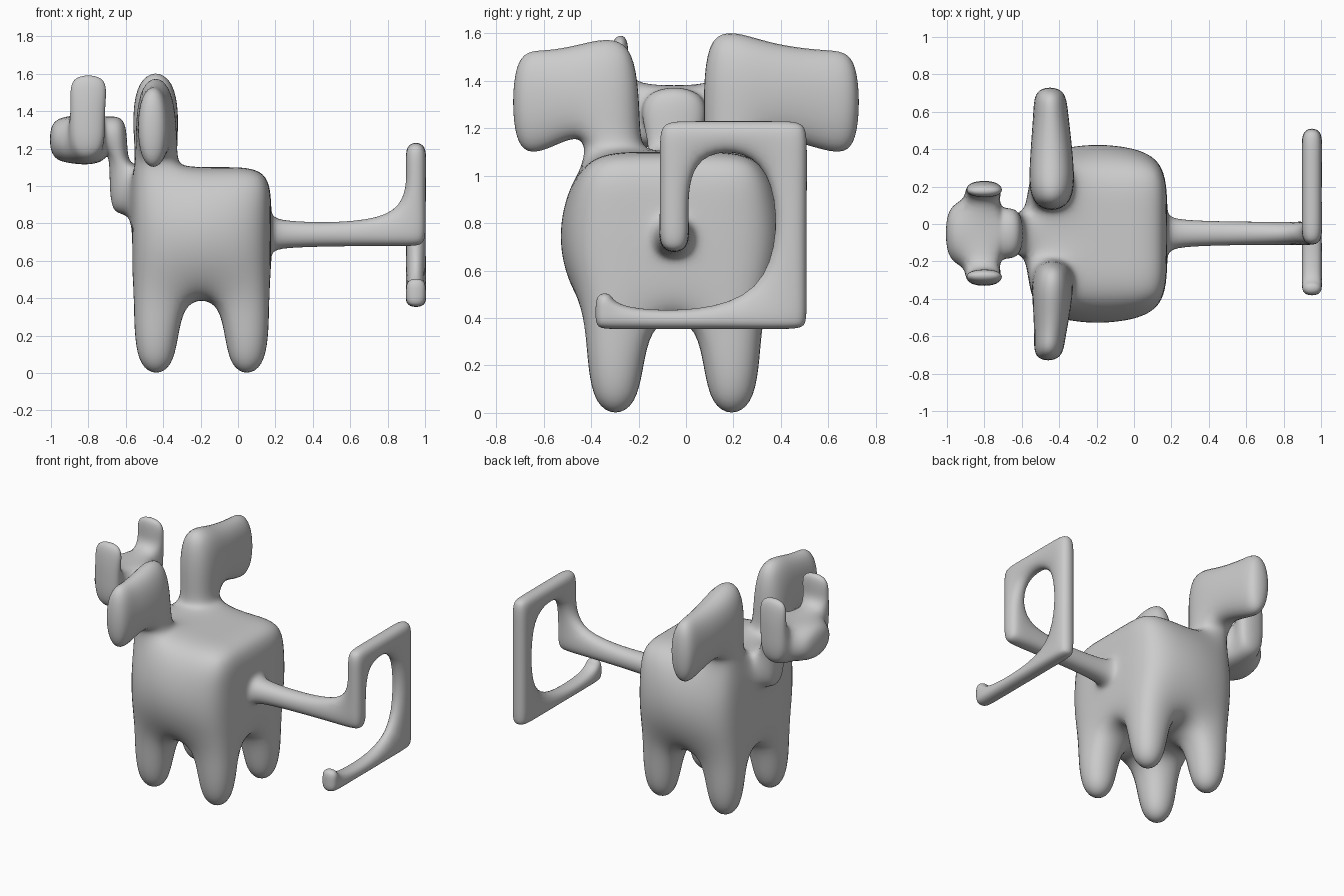
import bpy, bmesh
from mathutils import Vector

bm = bmesh.new()


def grow(start, *steps):
    """Pull the face nearest to start through rings of (centre, size, tilt of z along y)."""
    p = Vector(start)
    bm.faces.ensure_lookup_table()
    face = min(bm.faces, key=lambda f: (f.calc_center_median() - p).length)
    for centre, size, *tilt in steps:
        old = face.calc_center_median()
        face = bmesh.ops.extrude_discrete_faces(bm, faces=[face])['faces'][0]
        for v in face.verts:
            sign = [1 if v.co[a] > old[a] else -1 for a in range(3)]
            v.co = [centre[a] + sign[a] * size[a] / 2 for a in range(3)]
            if tilt:
                v.co.z += tilt[0] * sign[1]


# Body: 3x3x3 box with bulging sides
bmesh.ops.create_cube(bm, size=2)
bmesh.ops.subdivide_edges(bm, edges=bm.edges[:], cuts=2, use_grid_fill=True)
X = [-0.565, -0.31, -0.08, 0.175]
Y = [-0.425, -0.17, 0.065, 0.32]
Z = [0.40, 0.63, 0.86, 1.10]
for v in bm.verts:
    i, j, k = (round((c + 1) * 1.5) for c in v.co)
    y = Y[j]
    if j in (0, 3) and k in (1, 2):
        y += (0.11 if i in (1, 2) else 0.04) * (1 if j else -1)
    v.co = (X[i], y, Z[k])

# Legs
for x in (-0.4375, 0.0475):
    for y in (-0.2975, 0.1925):
        grow((x, y, 0.40), ((x, y, -0.033), (0.25, 0.25, 0)))

# Large side lobes: stem, top block, then the lobe pulled sideways
grow((-0.4375, 0.1925, 1.1),
     ((-0.44, 0.21, 1.17), (0.24, 0.29, 0)),
     ((-0.44, 0.20, 1.63), (0.27, 0.28, 0), -0.06))
grow((-0.44, 0.35, 1.37),
     ((-0.445, 0.60, 1.31), (0.20, 0, 0.47)),
     ((-0.45, 0.74, 1.31), (0.18, 0, 0.47)))
grow((-0.4375, -0.2975, 1.1),
     ((-0.435, -0.32, 1.17), (0.24, 0.27, 0)),
     ((-0.44, -0.335, 1.60), (0.20, 0.28, 0), 0.04))
grow((-0.44, -0.465, 1.37),
     ((-0.45, -0.60, 1.31), (0.18, 0, 0.47)),
     ((-0.46, -0.74, 1.31), (0.17, 0, 0.47)))

# Neck and head
grow((-0.565, -0.0525, 0.98), ((-0.69, -0.05, 0.96), (0, 0.20, 0.28)))
grow((-0.63, -0.05, 1.1),
     ((-0.645, -0.05, 1.17), (0.11, 0.26, 0)),
     ((-0.645, -0.05, 1.38), (0.11, 0.30, 0)))
grow((-0.70, -0.05, 1.275),
     ((-0.72, -0.05, 1.245), (0, 0.36, 0.27)),
     ((-0.90, -0.05, 1.245), (0, 0.37, 0.27)),
     ((-1.015, -0.05, 1.25), (0, 0.32, 0.23)))

# Small upright ears on the head
for s in (-1, 1):
    def y(d): return -0.05 + s * d
    grow((-0.81, y(0.1825), 1.245), ((-0.80, y(0.285), 1.265), (0.21, 0, 0.22)))
    grow((-0.80, y(0.235), 1.378),
         ((-0.80, y(0.235), 1.48), (0.21, 0.09, 0)),
         ((-0.80, y(0.225), 1.60), (0.20, 0.07, 0)))

# Tail rod
TX, TW = 0.9515, 0.113
grow((0.175, -0.0525, 0.745),
     ((0.195, -0.05, 0.74), (0, 0.14, 0.14)),
     ((TX - TW / 2, -0.05, 0.74), (0, 0.13, 0.13)),
     ((TX + TW / 2, -0.05, 0.74), (0, 0.13, 0.14)))
# Square spiral at the end of the tail: up, across, down, back, tip
grow((TX, -0.05, 0.81),
     ((TX, -0.05, 1.11), (TW, 0.13, 0)), ((TX, -0.05, 1.235), (TW, 0.13, 0)))
grow((TX, 0.015, 1.1725),
     ((TX, 0.39, 1.1725), (TW, 0, 0.125)), ((TX, 0.515, 1.1725), (TW, 0, 0.125)))
grow((TX, 0.4525, 1.11),
     ((TX, 0.4525, 0.43), (TW, 0.12, 0)), ((TX, 0.4525, 0.35), (TW, 0.125, 0)))
grow((TX, 0.39, 0.39),
     ((TX, -0.30, 0.39), (TW, 0, 0.08)), ((TX, -0.385, 0.39), (TW, 0, 0.08)))
grow((TX, -0.3425, 0.43), ((TX, -0.3425, 0.51), (TW, 0.08, 0)))

# Smooth finished animal
bmesh.ops.recalc_face_normals(bm, faces=bm.faces[:])
for f in bm.faces:
    f.smooth = True
mesh = bpy.data.meshes.new("animal_body")
bm.to_mesh(mesh)
bm.free()
animal = bpy.data.objects.new("animal_body", mesh)
bpy.context.collection.objects.link(animal)
sub = animal.modifiers.new("smooth_form", 'SUBSURF')
sub.levels = sub.render_levels = 3
